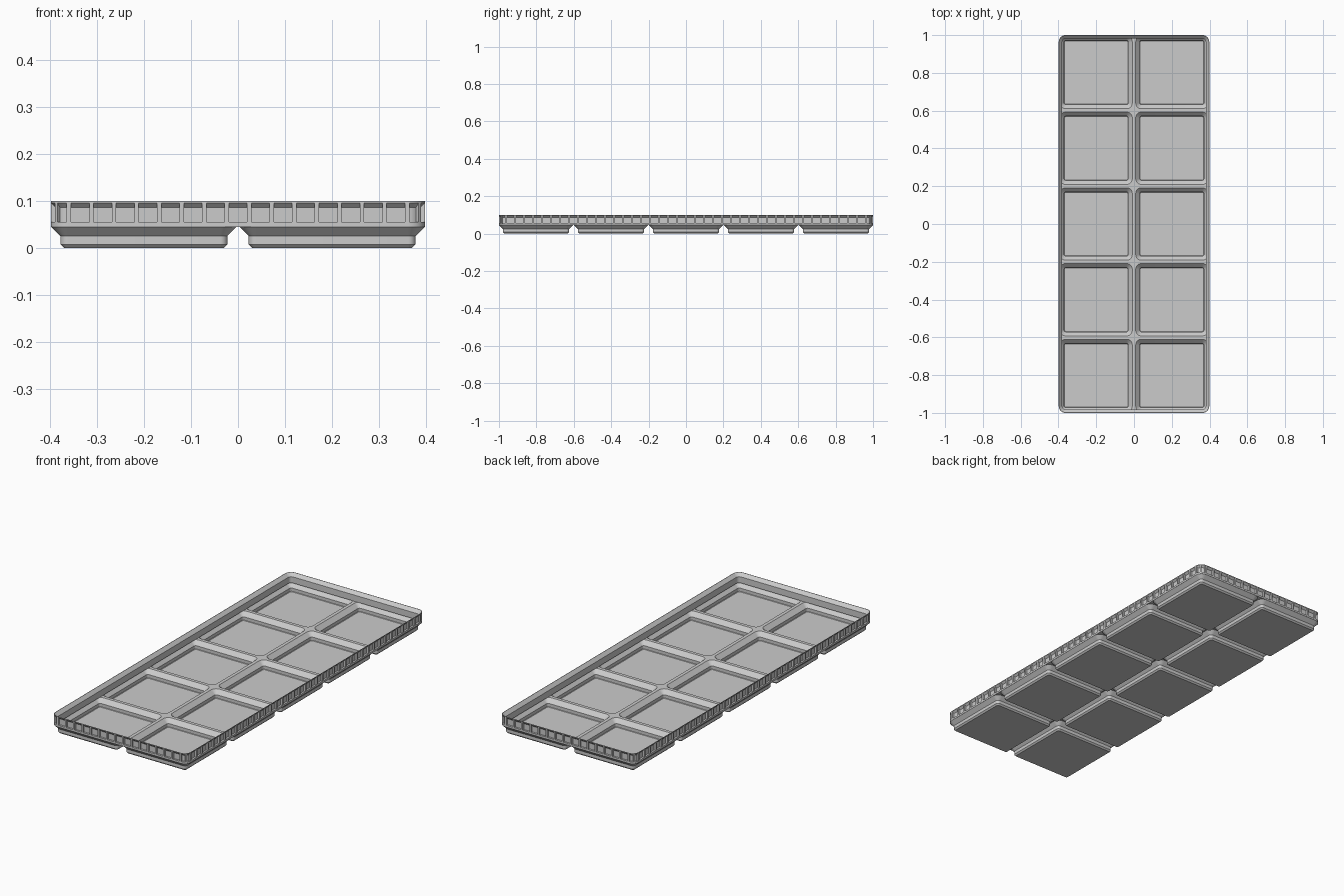
import bpy, bmesh, math

if "Cube" in bpy.data.objects:
    bpy.data.objects.remove(bpy.data.objects["Cube"])

PITCH = 0.401            # spacing of the cells
HX, HY = 0.3985, 1.0     # half size of the tray
R = 0.036                # outer corner radius
SEG = 8                  # segments per corner

grey = bpy.data.materials.new("plain grey")
grey.diffuse_color = (0.6, 0.6, 0.6, 1)
grey.use_nodes = True
grey.node_tree.nodes["Principled BSDF"].inputs["Base Color"].default_value = grey.diffuse_color


def make_object(name, bm, helper=False):
    bmesh.ops.recalc_face_normals(bm, faces=bm.faces)
    mesh = bpy.data.meshes.new(name)
    bm.to_mesh(mesh)
    bm.free()
    mesh.materials.append(grey)
    ob = bpy.data.objects.new(name, mesh)
    bpy.context.collection.objects.link(ob)
    ob.hide_render = helper
    return ob


def bridge(bm, rings):
    """Close a stack of equal rings into a solid."""
    n = len(rings[0])
    for a, b in zip(rings, rings[1:]):
        for i in range(n):
            j = (i + 1) % n
            bm.faces.new((a[i], a[j], b[j], b[i]))
    bm.faces.new(rings[0])
    bm.faces.new(rings[-1])


def loft(bm, cx, cy, levels):
    """Rounded rectangles: levels are (half x, half y, radius, z)."""
    rings = []
    for hx, hy, r, z in levels:
        ring = []
        for q, (sx, sy) in enumerate(((1, 1), (-1, 1), (-1, -1), (1, -1))):
            for k in range(SEG + 1):
                a = math.pi / 2 * (q + k / SEG)
                ring.append(bm.verts.new((cx + sx * (hx - r) + r * math.cos(a),
                                          cy + sy * (hy - r) + r * math.sin(a), z)))
        rings.append(ring)
    bridge(bm, rings)


def cells(levels):
    """The same loft in each of the 2 x 5 cells."""
    bm = bmesh.new()
    for i in range(2):
        for j in range(5):
            loft(bm, (i - 0.5) * PITCH, (j - 2) * PITCH,
                 [(h, h, r, z) for h, r, z in levels])
    return bm


def boolean(target, cutter, operation):
    mod = target.modifiers.new(operation.lower(), 'BOOLEAN')
    mod.operation, mod.solver, mod.object = operation, 'EXACT', cutter
    bpy.context.view_layer.objects.active = target
    bpy.ops.object.modifier_apply(modifier=mod.name)
    bpy.data.objects.remove(cutter)


# Tray body with a chamfered foot under each cell
bm = bmesh.new()
loft(bm, 0, 0, [(HX, HY, R, 0.045), (HX, HY, R, 0.1)])
tray = make_object("tray", bm)
feet = make_object("feet", cells([(0.170, 0.008, 0), (0.1776, 0.0155, 0.0076),
                                  (0.1776, 0.0155, 0.025), (0.198, R, 0.0454),
                                  (0.198, R, 0.0475)]), True)
boolean(tray, feet, 'UNION')

# Open top with a sloped stacking lip
bm = bmesh.new()
loft(bm, 0, 0, [(HX - d, HY - d, R - d, z) for d, z in
                ((0.0185, 0.05), (0.0185, 0.0835), (0.002, 0.1), (0.001, 0.101))])
boolean(tray, make_object("lip_cutter", bm, True), 'DIFFERENCE')

# Pocket sunk into each foot
pockets = cells([(0.168, 0.009, 0.0095), (0.170, 0.011, 0.0115),
                 (0.170, 0.011, 0.0285), (0.192, 0.030, 0.0505)])
boolean(tray, make_object("pocket_cutter", pockets, True), 'DIFFERENCE')

# Row of recesses around the outer wall, leaving upright ribs
PROFILE = ((-0.004, 0.055), (0.010, 0.055), (0.010, 0.086), (-0.004, 0.100))
bm = bmesh.new()


def straight_row(half_wall, half_run, count, along_x):
    for side in (-1, 1):
        for k in range(count):
            c = half_run * (2 * k / (count - 1) - 1)
            rings = []
            for t in (c - 0.0195, c + 0.0195):
                pts = [(side * (half_wall - d), t, z) for d, z in PROFILE]
                rings.append([bm.verts.new((p[1], p[0], p[2]) if along_x else p)
                              for p in pts])
            bridge(bm, rings)


straight_row(HY, 0.336, 15, True)
straight_row(HX, 0.938, 40, False)

# Two curved recesses on every corner
for sx in (-1, 1):
    for sy in (-1, 1):
        for start in (5, 51):
            rings = []
            for k in range(5):
                a = math.radians(start + 34 * k / 4)
                rings.append([bm.verts.new((sx * (HX - R + (R - d) * math.cos(a)),
                                            sy * (HY - R + (R - d) * math.sin(a)), z))
                              for d, z in PROFILE])
            bridge(bm, rings)
boolean(tray, make_object("recess_cutter", bm, True), 'DIFFERENCE')

# Smooth rounded corners, crisp edges elsewhere
bpy.ops.object.select_all(action='DESELECT')
tray.select_set(True)
bpy.context.view_layer.objects.active = tray
bpy.ops.object.shade_smooth_by_angle(angle=math.radians(30))
